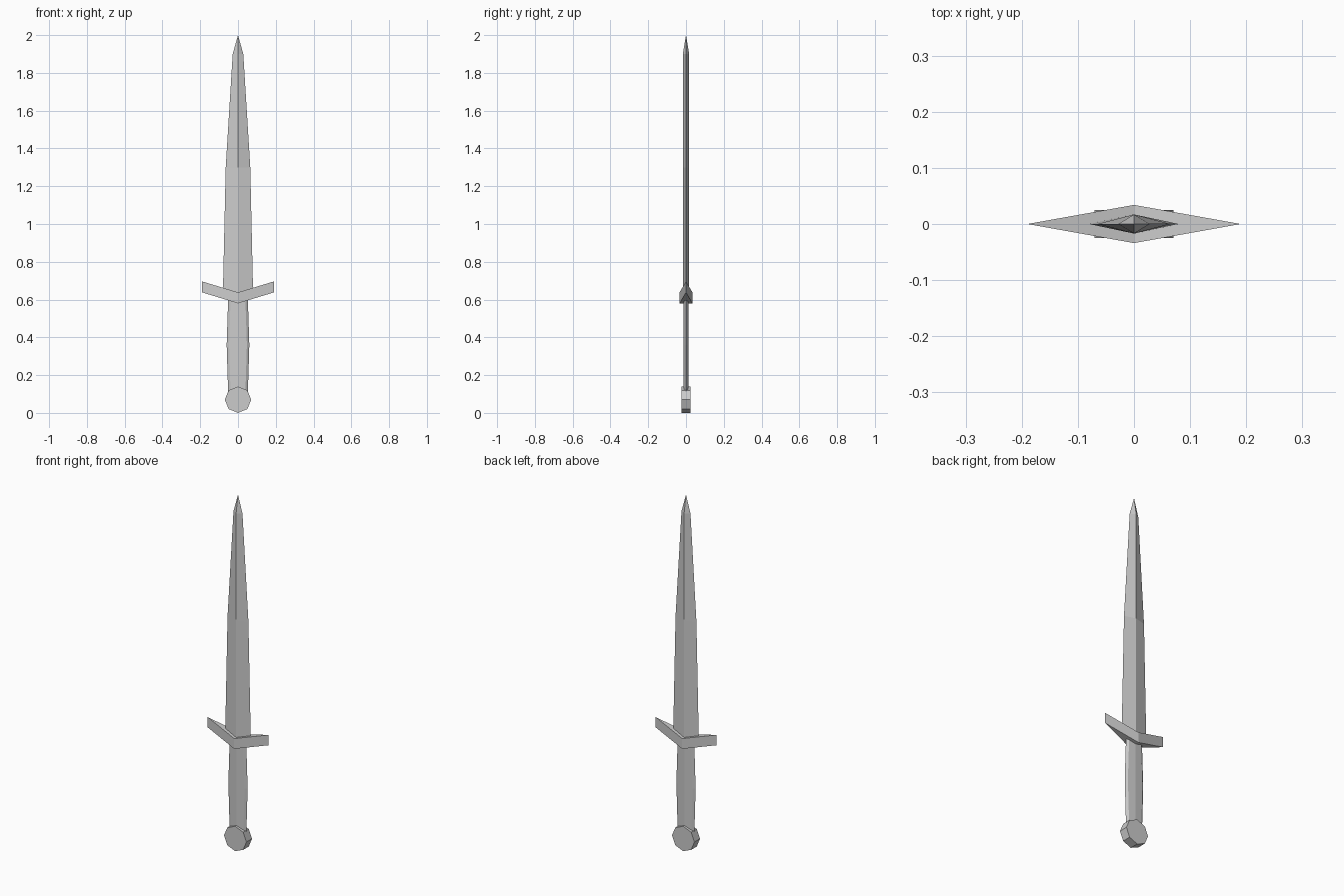
import bpy, bmesh
from math import sin, cos, tau

if "Cube" in bpy.data.objects:
    bpy.data.objects.remove(bpy.data.objects["Cube"])


def loft(name, rings):
    """Skin equal-length rings of points; a one-point last ring makes a tip."""
    bm = bmesh.new()
    loops = [[bm.verts.new(p) for p in ring] for ring in rings]
    for a, b in zip(loops, loops[1:]):
        n = len(a)
        for i in range(n):
            j = (i + 1) % n
            if len(b) == 1:
                bm.faces.new((a[i], a[j], b[0]))
            else:
                bm.faces.new((a[i], a[j], b[j], b[i]))
    for cap in (loops[0], loops[-1]):
        if len(cap) > 2:
            bm.faces.new(cap)
    bmesh.ops.recalc_face_normals(bm, faces=bm.faces)
    mesh = bpy.data.meshes.new(name)
    bm.to_mesh(mesh)
    bm.free()
    obj = bpy.data.objects.new(name, mesh)
    bpy.context.collection.objects.link(obj)
    return obj


def diamond(hx, hy, z, rise=0.0):
    return [(hx, 0, z + rise), (0, hy, z), (-hx, 0, z + rise), (0, -hy, z)]


# Blade: tapering diamond section with a pointed tip
blade = [diamond(w, 0.017, z) for w, z in ((0.08, 0.63), (0.065, 1.3), (0.028, 1.9))]
loft("blade", blade + [[(0, 0, 2.0)]])

# Crossguard: rhombus in plan, arms swept upwards; each arm is a three-sided wedge
for side, name in ((1, "guard_right"), (-1, "guard_left")):
    loft(name, [[(0, -0.034, z), (side * 0.19, 0, z + 0.058), (0, 0.034, z)]
                for z in (0.58, 0.638)])


# Grip: flattened eight-sided section, swelling in the middle
def grip_ring(hx, z):
    e = hx - 0.013
    return [(hx, 0, z), (e, 0.009, z), (0, 0.013, z), (-e, 0.009, z),
            (-hx, 0, z), (-e, -0.009, z), (0, -0.013, z), (e, -0.009, z)]


loft("grip", [grip_ring(w, z) for w, z in ((0.052, 0.1), (0.06, 0.36), (0.052, 0.605))])

# Pommel: octagonal disc standing on a corner
loft("pommel", [[(0.07 * sin(tau * i / 8), y, 0.07 + 0.07 * cos(tau * i / 8))
                 for i in range(8)] for y in (-0.025, 0.025)])
